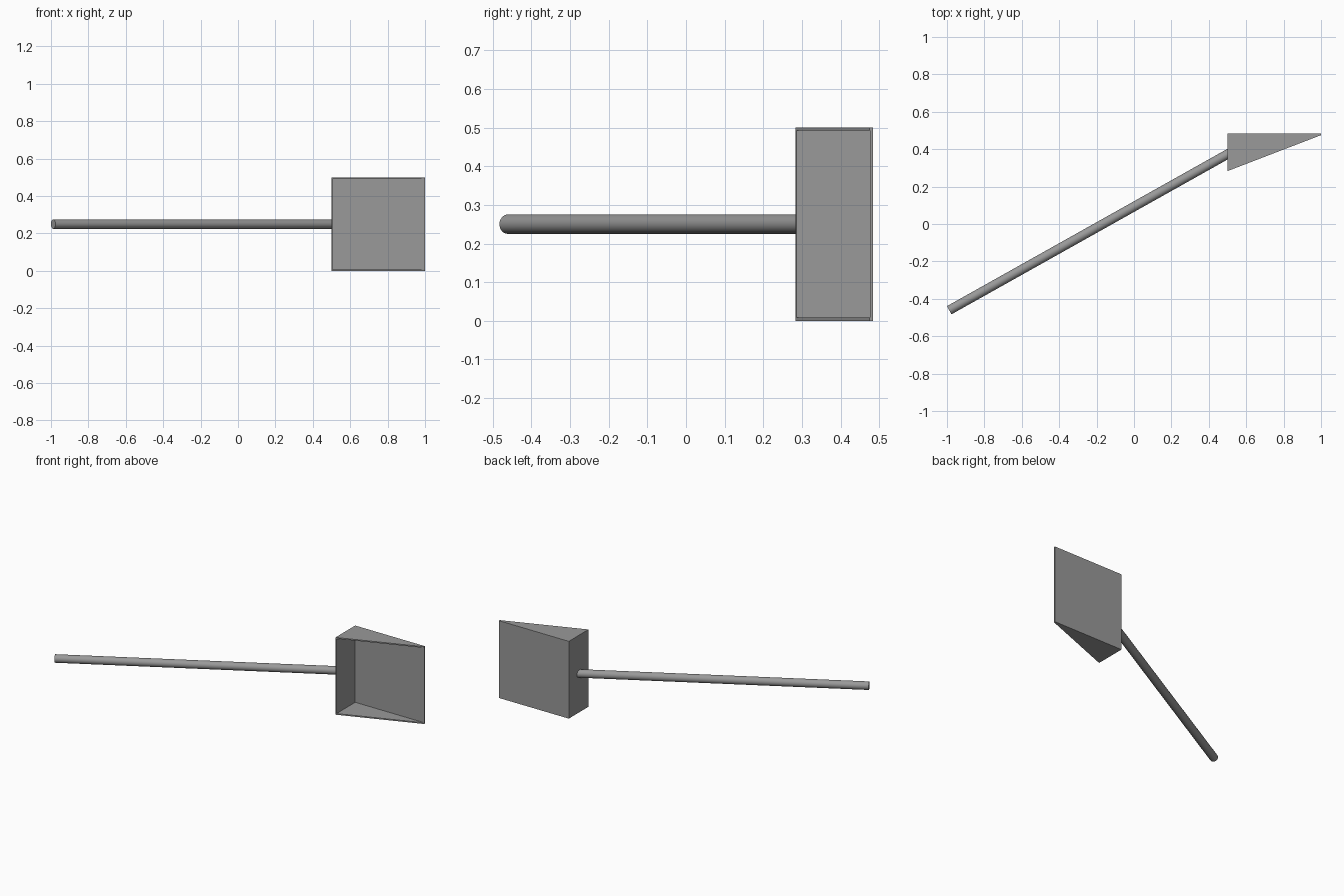
import bpy, bmesh
from mathutils import Vector

if "Cube" in bpy.data.objects:
    bpy.data.objects.remove(bpy.data.objects["Cube"])

grey = bpy.data.materials.new("dark_grey")
grey.diffuse_color = (0.32, 0.32, 0.32, 1)
grey.use_nodes = True
grey.node_tree.nodes["Principled BSDF"].inputs["Base Color"].default_value = grey.diffuse_color


def prism(name, outline, z0, z1):
    bm = bmesh.new()
    face = bm.faces.new([bm.verts.new((x, y, z0)) for x, y in outline])
    top = bmesh.ops.extrude_face_region(bm, geom=[face])["geom"]
    for v in top:
        if isinstance(v, bmesh.types.BMVert):
            v.co.z = z1
    bmesh.ops.recalc_face_normals(bm, faces=bm.faces)
    mesh = bpy.data.meshes.new(name)
    bm.to_mesh(mesh)
    bm.free()
    mesh.materials.append(grey)
    ob = bpy.data.objects.new(name, mesh)
    bpy.context.collection.objects.link(ob)
    return ob


# Pan: wedge block hollowed out from its sloping open side
pan = prism("pan", [(0.5, 0.283), (1, 0.475), (1, 0.484), (0.5, 0.484)], 0, 0.5)
cutter = prism("pan_cutter", [(0.506, 0.2), (1.1, 0.2), (1.1, 0.476), (0.506, 0.476)], 0.008, 0.492)
cutter.hide_render = True
mod = pan.modifiers.new("hollow", "BOOLEAN")
mod.operation = "DIFFERENCE"
mod.solver = "EXACT"
mod.object = cutter
bpy.context.view_layer.objects.active = pan
pan.select_set(True)
bpy.ops.object.modifier_apply(modifier=mod.name)
bpy.data.objects.remove(cutter)

# Handle: angled rod, its far end trimmed to sit inside the pan wall
start, end = Vector((-0.988, -0.461, 0.25)), Vector((0.503, 0.375, 0.25))
axis = end - start
bpy.ops.mesh.primitive_cylinder_add(vertices=32, radius=0.025, depth=axis.length,
                                    location=(start + end) / 2,
                                    rotation=axis.to_track_quat("Z", "Y").to_euler())
handle = bpy.context.object
handle.name = "handle"
handle.data.materials.append(grey)
bpy.ops.object.transform_apply(location=True, rotation=True, scale=True)
direction = axis.normalized()
for v in handle.data.vertices:
    if v.co.x > 0:
        v.co += direction * ((end.x - v.co.x) / direction.x)
bpy.ops.object.shade_smooth_by_angle()
